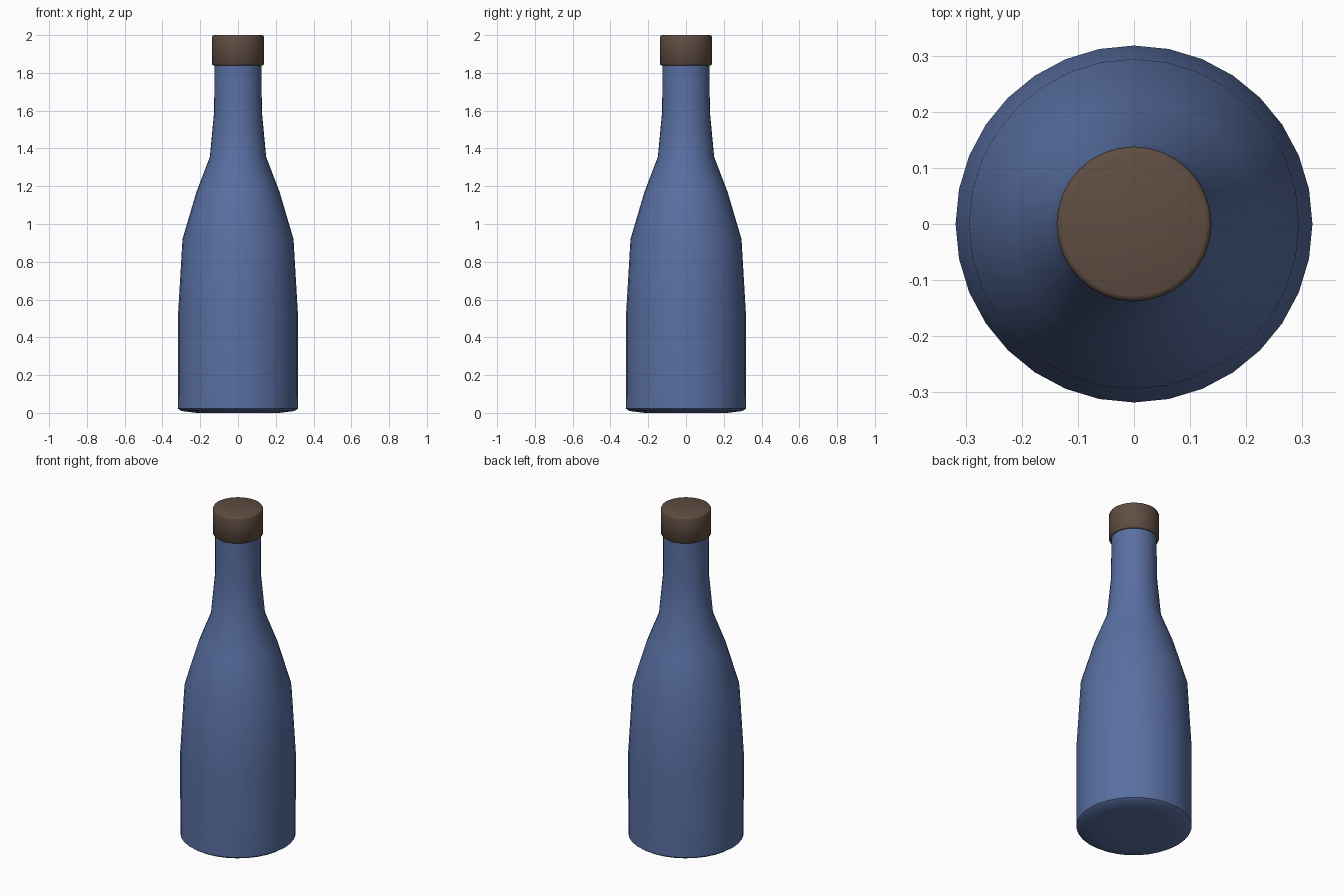
import bpy, bmesh
from math import cos, sin, tau, radians

if "Cube" in bpy.data.objects:
    bpy.data.objects.remove(bpy.data.objects["Cube"])

SIDES = 32


def material(name, color):
    m = bpy.data.materials.new(name)
    m.diffuse_color = color
    m.use_nodes = True
    m.node_tree.nodes["Principled BSDF"].inputs["Base Color"].default_value = m.diffuse_color
    return m


def lathe(name, profile, mat, angle):
    """Revolve a (radius, z) profile around z and close both ends."""
    bm = bmesh.new()
    rings = [[bm.verts.new((r * cos(tau * i / SIDES), r * sin(tau * i / SIDES), z))
              for i in range(SIDES)] for r, z in profile]
    for low, high in zip(rings, rings[1:]):
        for i in range(SIDES):
            j = (i + 1) % SIDES
            bm.faces.new((low[i], low[j], high[j], high[i]))
    bm.faces.new(rings[0][::-1])
    bm.faces.new(rings[-1])
    mesh = bpy.data.meshes.new(name)
    bm.to_mesh(mesh)
    bm.free()
    ob = bpy.data.objects.new(name, mesh)
    bpy.context.collection.objects.link(ob)
    mesh.materials.append(mat)
    bpy.ops.object.select_all(action='DESELECT')
    ob.select_set(True)
    bpy.context.view_layer.objects.active = ob
    bpy.ops.object.shade_smooth_by_angle(angle=radians(angle))
    return ob


blue = material("blue_glass", (0.10, 0.16, 0.36, 1))
brown = material("brown_cap", (0.115, 0.075, 0.055, 1))

# Bottle body: base, straight belly, shoulder and neck
lathe("bottle", [(0.22, 0.0), (0.30, 0.01), (0.317, 0.022), (0.318, 0.51),
                 (0.294, 0.92), (0.22, 1.17), (0.149, 1.355),
                 (0.126, 1.60), (0.125, 1.86)], blue, 50)

# Cap with slightly softened rims
lathe("cap", [(0.132, 1.84), (0.138, 1.846), (0.138, 1.99),
              (0.135, 1.997), (0.128, 2.0)], brown, 50)
